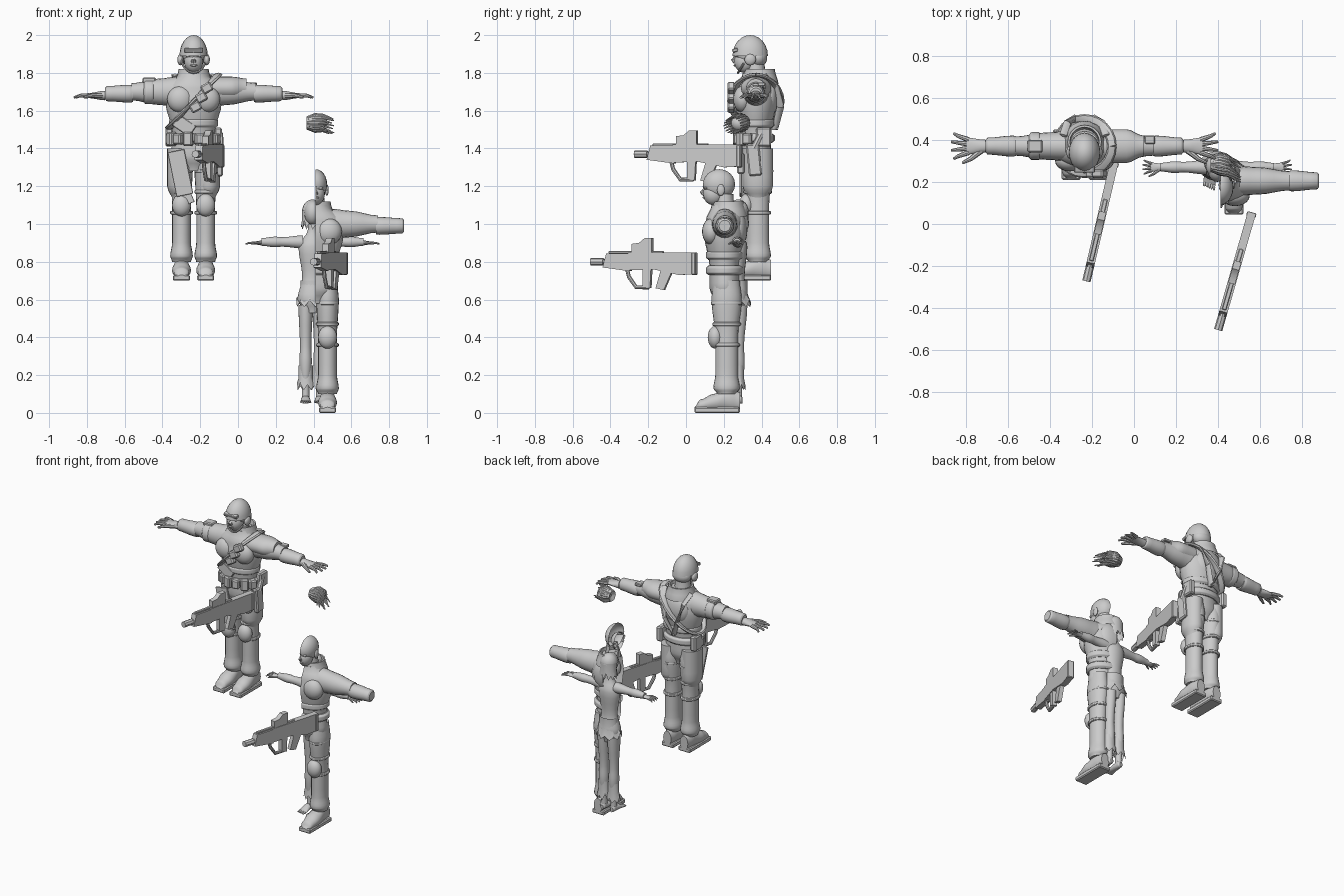
import bpy, bmesh, math, random
from mathutils import Vector, Matrix

random.seed(4)
default_cube = bpy.data.objects.get("Cube")
if default_cube:
    bpy.data.objects.remove(default_cube)

grey = bpy.data.materials.new("matte_grey")
grey.use_nodes = True
grey.diffuse_color = (.6, .6, .6, 1)
grey.node_tree.nodes["Principled BSDF"].inputs["Base Color"].default_value = grey.diffuse_color

# Placement of the figure or prop being built
place = {}


def start(prefix, location, turn=0, half=False):
    matrix = Matrix.Translation(location) @ Matrix.Rotation(turn, 4, "Z")
    place.update(prefix=prefix, matrix=matrix, half=half)


def finish(name, bm):
    bmesh.ops.recalc_face_normals(bm, faces=bm.faces)
    if place["half"]:
        everything = bm.verts[:] + bm.edges[:] + bm.faces[:]
        bmesh.ops.bisect_plane(bm, geom=everything, plane_co=(0, 0, 0), plane_no=(1, 0, 0), clear_inner=True)
    mesh = bpy.data.meshes.new(name)
    bm.to_mesh(mesh)
    bm.free()
    mesh.materials.append(grey)
    part = bpy.data.objects.new(place["prefix"] + "_" + name, mesh)
    bpy.context.scene.collection.objects.link(part)
    part.matrix_world = place["matrix"]
    bpy.ops.object.select_all(action="DESELECT")
    part.select_set(True)
    bpy.context.view_layer.objects.active = part
    bpy.ops.object.shade_smooth_by_angle(angle=math.radians(35))


def skin(name, rings, caps=True):
    """Join rings of points into one surface."""
    bm = bmesh.new()
    loops = [[bm.verts.new(point) for point in ring] for ring in rings]
    count = len(loops[0])
    for lower, upper in zip(loops, loops[1:]):
        for i in range(count):
            j = (i + 1) % count
            bm.faces.new((lower[i], lower[j], upper[j], upper[i]))
    if caps:
        bm.faces.new(loops[0])
        bm.faces.new(loops[-1])
    finish(name, bm)


def circle(sides):
    angles = [math.tau * k / sides for k in range(sides)]
    return [(math.cos(angle), math.sin(angle)) for angle in angles]


def loft(name, stations, axis="Z", centre=(0, 0), flip=1, caps=True, grounded=False):
    """Ellipses eased between stations of (distance, radius, radius)."""
    rings = []
    steps = 4
    for first, second in zip(stations, stations[1:]):
        for step in range(steps + 1):
            f = step / steps
            ease = f * f * (3 - 2 * f)
            t = first[0] + (second[0] - first[0]) * f
            ru, rv = [a + (b - a) * ease for a, b in zip(first[1:], second[1:])]
            lift = rv if grounded else 0
            ring = []
            for c, s in circle(20):
                u, v = centre[0] + ru * c, centre[1] + lift + rv * s
                x, y, z = {"Z": (u, v, t), "X": (t, u, v), "Y": (u, t, v)}[axis]
                ring.append((x * flip, y, z))
            if step or not rings:
                rings.append(ring)
    skin(name, rings, caps)


def band(name, at, width, radii, axis="Z", centre=(0, 0), flip=1):
    ru, rv = radii
    edge = width / 4
    loft(name, [(at, ru - edge, rv - edge), (at + edge, ru, rv), (at + width - edge, ru, rv),
                (at + width, ru - edge, rv - edge)], axis, centre, flip)


def tube(name, points, radii, flat=1):
    """Radii run evenly along the path; flat squashes it into a strap."""
    path = [Vector(point) for point in points]
    last = len(path) - 1
    rings = []
    for i, point in enumerate(path):
        tangent = path[min(i + 1, last)] - path[max(i - 1, 0)]
        turn = tangent.to_track_quat("Z", "Y")
        r = radii[0] + (radii[-1] - radii[0]) * i / last
        rings.append([point + turn @ Vector((r * c, r * flat * s, 0)) for c, s in circle(8)])
    skin(name, rings)


def box(name, centre, size, turn=0, axis="Y"):
    bm = bmesh.new()
    bmesh.ops.create_cube(bm, size=1)
    bmesh.ops.scale(bm, vec=size, verts=bm.verts)
    bmesh.ops.bevel(bm, geom=bm.edges[:], offset=min(size) / 5, segments=1, affect="EDGES")
    bmesh.ops.rotate(bm, verts=bm.verts, matrix=Matrix.Rotation(turn, 3, axis))
    bmesh.ops.translate(bm, vec=centre, verts=bm.verts)
    finish(name, bm)


def ball(name, centre, size, dome=False):
    bm = bmesh.new()
    bmesh.ops.create_uvsphere(bm, u_segments=20, v_segments=12, radius=1)
    if dome:
        below = [vert for vert in bm.verts if vert.co.z < -.1]
        bmesh.ops.delete(bm, geom=below, context="VERTS")
    bmesh.ops.scale(bm, vec=size, verts=bm.verts)
    bmesh.ops.translate(bm, vec=centre, verts=bm.verts)
    finish(name, bm)


def plate(name, outline, width):
    """Side outline in y and z, given thickness across x."""
    skin(name, [[(x, y, z) for y, z in outline] for x in (-width / 2, width / 2)])


def ragged(name, centre, top, bottom, waist, hem, spikes):
    """Open cloth tube with a torn hem."""
    upper, middle, lower = [], [], []
    for k, (c, s) in enumerate(circle(spikes * 2)):
        torn = bottom + (k % 2) * random.uniform(.02, .05)
        for ring, z, radius in ((upper, top, waist), (middle, (top + bottom) / 2, waist), (lower, torn, hem)):
            ring.append((centre[0] + radius * c, centre[1] + radius * s * .8, z))
    skin(name, [upper, middle, lower], caps=False)


def hand(side, wrist, z, size):
    def spot(reach, sideways, drop=0):
        return (side * (wrist + reach * size), sideways * size, z - drop * size)
    loft("palm", [(wrist - .01, .03 * size, .025 * size), (wrist + .08 * size, .04 * size, .013 * size)],
         "X", (0, z), side)
    for k in range(4):
        spread = (k - 1.5) / 50
        reach = .16 - abs(k - 1.5) / 80
        tube("finger", [spot(.07, spread), spot(.12, spread * 1.6), spot(reach, spread * 2, .01)],
             (.013 * size, .006 * size))
    tube("thumb", [spot(.01, -.02), spot(.06, -.06), spot(.1, -.08, .01)], (.016 * size, .007 * size))


def trooper_body(sides):
    # Head and face
    ball("skull", (0, -.03, 1.21), (.062, .085, .08))
    ball("jaw", (0, -.06, 1.16), (.05, .055, .06))
    loft("neck", [(1.03, .06, .06), (1.16, .045, .045)])
    tube("nose", [(0, -.11, 1.2), (0, -.12, 1.17), (0, -.11, 1.16)], (.008, .014))
    ball("lips", (0, -.11, 1.14), (.02, .008, .006))
    # Padded suit and vest
    loft("torso", [(.58, .06, .05), (.66, .12, .08), (.77, .11, .08), (.95, .15, .11), (1.02, .15, .1), (1.1, .07, .07)])
    band("vest_hem", .81, .05, (.13, .1))
    band("belt", .73, .05, (.13, .1))
    loft("collar", [(1.04, .1, .1), (1.12, .08, .08), (1.12, .07, .07), (1.06, .06, .06)], centre=(0, .02), caps=False)
    ball("back_padding", (0, .07, .97), (.1, .05, .1))
    for side in sides:
        ball("ear", (side * .06, -.02, 1.18), (.01, .02, .03))
        ball("eye", (side * .026, -.1, 1.19), (.014, .01, .007))
        ball("chest_pad", (side * .07, -.07, .96), (.07, .05, .07))
        loft("leg", [(.1, .05, .05), (.13, .06, .07), (.2, .05, .06), (.4, .05, .06), (.6, .06, .08), (.7, .05, .07)],
             centre=(.064, .01), flip=side)
        ball("knee_pad", (side * .064, -.05, .4), (.05, .04, .06))
        for height, depth in ((.35, .07), (.46, .075), (.57, .082)):
            band("leg_strap", height, .02, (.06, depth), centre=(.064, .01), flip=side)
        loft("boot", [(-.16, .02, .01), (-.13, .04, .03), (-.06, .05, .045), (.02, .04, .06), (.08, .03, .05)],
             "Y", (.064, .01), side, grounded=True)
        box("sole", (side * .064, -.04, .015), (.09, .24, .03))
        loft("arm", [(.09, .07, .08), (.18, .065, .07), (.33, .045, .045)], "X", (0, 1), side)
        loft("forearm_sleeve", [(.32, .045, .045), (.34, .05, .047), (.46, .04, .04), (.47, .03, .03)], "X", (0, .99), side)


def trooper_gear():
    # Helmet with brim, ear pieces and chin strap
    ball("helmet", (0, -.03, 1.19), (.075, .094, .11), dome=True)
    ball("helmet_nape", (0, .01, 1.18), (.065, .05, .05))
    box("helmet_brim", (0, -.11, 1.22), (.1, .03, .02), .3, "X")
    tube("chin_strap", [(c * .065, -.045 + s * .05, 1.18 + s * .08) for c, s in circle(16)[8:]], (.006, .006))
    for side in (-1, 1):
        ball("ear_cup", (side * .07, -.03, 1.17), (.016, .03, .03))
        hand(side, .48, .98, 1)
        tube("back_strap", [(side * .1, .05, 1.09), (side * .08, .11, 1.03), (side * .05, .13, .92), (0, .1, .8)], (.02, .02), .4)
        loft("thigh_guard", [(.42, .03, .04), (.5, .06, .08), (.7, .06, .08)], centre=(.08, .01), flip=side)
        box("hip_pouch", (side * .13, .04, .76), (.04, .08, .1))
    # Shoulder guard and arm band
    loft("shoulder_guard", [(.1, .08, .06), (.2, .08, .06), (.28, .05, .05)], "X", (0, 1.02))
    band("arm_band", .2, .07, (.066, .066), "X", (0, 1), flip=-1)
    box("arm_pouch", (-.235, 0, 1.06), (.07, .06, .03))
    box("arm_radio", (.31, .03, 1.04), (.05, .04, .02))
    # Diagonal bandolier with pouches
    loop = circle(24)
    tube("bandolier", [(.13 * c, .13 * s, .95 + .14 * c) for c, s in loop + loop[:1]], (.022, .022), .5)
    for k in range(3):
        box("chest_pouch", (.07 - .03 * k, -.13, 1.02 - .05 * k), (.06, .04, .05), -.5)
    box("abdomen_flap", (-.05, -.09, .82), (.11, .02, .07), .6)
    # Belt pouches, holster and hanging flap
    for k, (c, s) in enumerate(circle(14)[7:]):
        box("belt_pouch", (.13 * c, .1 * s, .75), (.05, .04, .06 + (k % 2) / 60), math.atan2(s, c) + math.pi / 2, "Z")
    box("holster", (.135, -.01, .64), (.04, .07, .17), .1, "X")
    box("holster_pouch", (.1, -.08, .62), (.06, .04, .11))
    tube("pistol_grip", [(.14, -.01, .7), (.14, .03, .78)], (.02, .016))
    plate_tilt = -.2
    box("thigh_flap", (-.07, -.08, .57), (.09, .012, .24), plate_tilt)
    box("flap_tip", (-.035, -.07, .45), (.05, .01, .09), plate_tilt * 2)


def survivor():
    # Head, hair and torn shirt
    loft("torso", [(.53, .04, .04), (.6, .08, .06), (.72, .055, .04), (.88, .075, .055), (.97, .025, .025), (1.02, .024, .024)])
    ball("head", (0, -.015, 1.06), (.044, .055, .065))
    ball("hair_cap", (0, .005, 1.07), (.055, .056, .06), dome=True)
    ragged("hair_bob", (0, .015), 1.08, .97, .056, .062, 12)
    ragged("torn_shirt", (0, .005), .7, .56, .064, .088, 9)
    # Bare limbs and torn trousers
    for side in (-1, 1):
        loft("arm", [(.05, .035, .035), (.16, .025, .025), (.2, .028, .028), (.27, .02, .02)], "X", (0, .905), side)
        hand(side, .27, .9, .55)
        loft("leg", [(.07, .02, .022), (.12, .02, .022), (.27, .033, .036), (.35, .03, .032), (.57, .038, .05)],
             centre=(.037, .005), flip=side)
        ragged("torn_trouser", (side * .037, .008), .25, .12, .037, .046, 7)
        loft("foot", [(-.09, .03, .006), (-.02, .024, .02), (.02, .02, .025), (.03, .01, .016)],
             "Y", (.037, .05), side, grounded=True)
        for k in range(5):
            ball("toe", (side * (.015 + .011 * k), -.095 + k / 200, .06), (.006, .016, .006))


def rifle():
    tube("muzzle", [(0, -.29, 0), (0, -.22, 0)], (.02, .02))
    tube("barrel", [(0, -.25, 0), (0, -.15, 0)], (.013, .013))
    plate("handguard", [(-.22, -.03), (-.2, .045), (-.07, .045), (-.07, -.05)], .04)
    plate("receiver", [(-.08, -.045), (-.08, .05), (.29, .05), (.29, -.065), (.2, -.07), (.06, -.04)], .04)
    box("butt_pad", (0, .28, -.01), (.046, .024, .12))
    plate("scope", [(-.06, .05), (-.06, .095), (-.02, .1), (.01, .125), (.05, .125), (.05, .05)], .034)
    tube("trigger_guard", [(0, -.09, -.04), (0, -.08, -.08), (0, -.04, -.135), (0, .03, -.135)], (.011, .011))
    plate("grip", [(0, -.04), (.045, -.04), (.04, -.14), (0, -.13)], .032)
    plate("magazine", [(.1, -.04), (.16, -.05), (.115, -.15), (.07, -.14)], .028)
    box("top_rail", (0, -.04, .05), (.02, .3, .014))


start("trooper", (-.235, .37, .7))
trooper_body((-1, 1))
trooper_gear()

start("half_trooper", (.41, .205, 0), half=True)
trooper_body((1,))

start("survivor", (.395, .27, 0))
survivor()

start("trooper_rifle", (-.16, .01, 1.37), turn=-.23)
rifle()
start("spare_rifle", (.48, -.225, .8), turn=-.28)
rifle()

# Loose hair piece with swept strands
start("hair_piece", (.42, .285, 1.535))
ball("cap", (0, 0, 0), (.045, .05, .045))
for c, s in circle(18):
    y, z = c * .045, s * .042
    tip = random.uniform(.04, .09)
    tube("strand", [(-.05, y / 2, z / 2), (-.01, y, z), (.03, y - .01, z), (tip, y - .04, z - .015)], (.016, .003))
